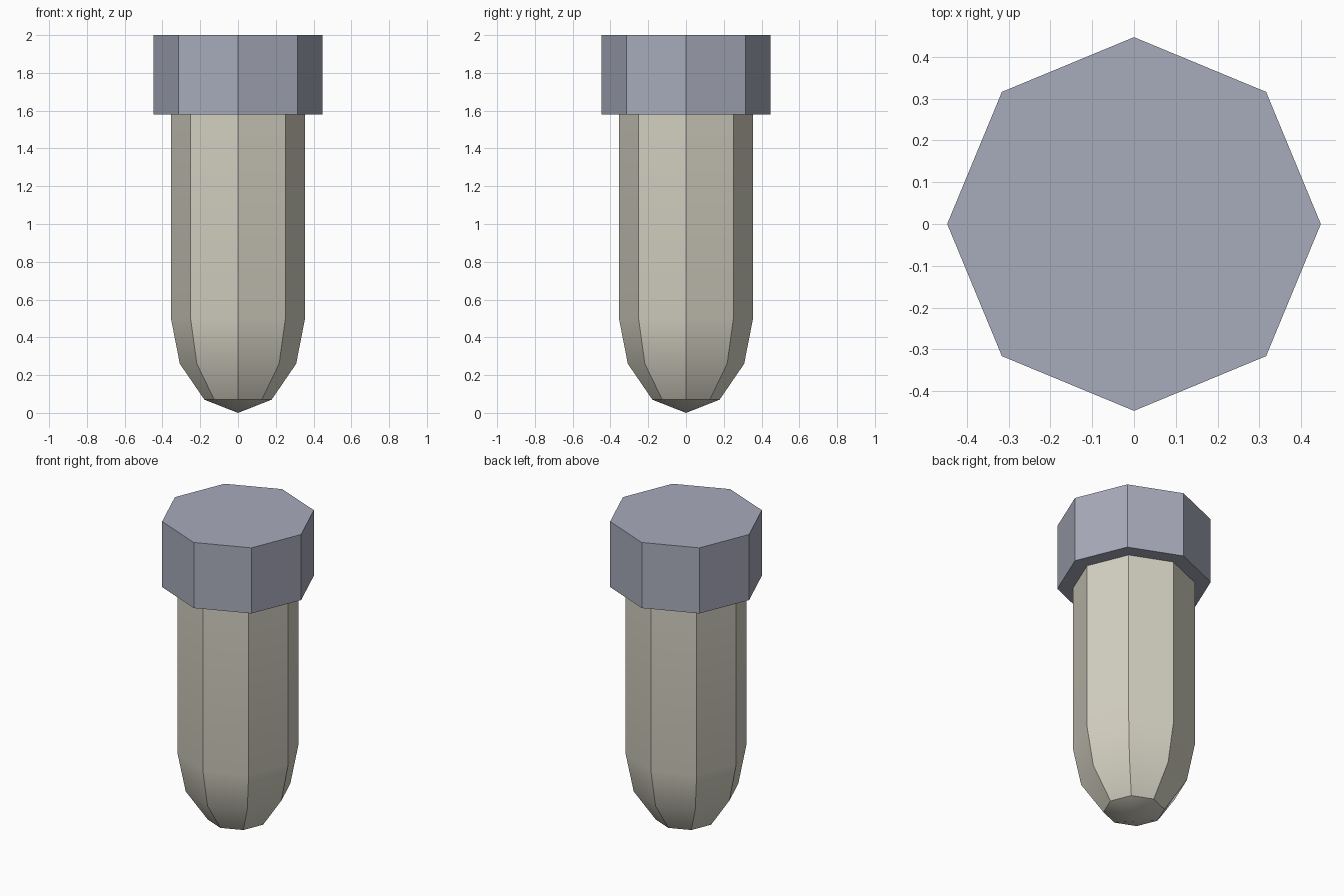
import bpy, bmesh, math

if "Cube" in bpy.data.objects:
    bpy.data.objects.remove(bpy.data.objects["Cube"])

SIDES = 8


def material(name, rgb):
    m = bpy.data.materials.new(name)
    m.diffuse_color = (*rgb, 1.0)
    m.use_nodes = True
    m.node_tree.nodes["Principled BSDF"].inputs["Base Color"].default_value = m.diffuse_color
    return m


def lathe(name, profile, mat):
    """Revolve (radius, z) points, bottom to top, into a closed octagonal solid."""
    bm = bmesh.new()
    rings = []
    for r, z in profile:
        if r == 0:
            rings.append([bm.verts.new((0, 0, z))] * SIDES)
        else:
            rings.append([bm.verts.new((r * math.cos(math.tau * i / SIDES),
                                        r * math.sin(math.tau * i / SIDES), z))
                          for i in range(SIDES)])
    for low, high in zip(rings, rings[1:]):
        for i in range(SIDES):
            j = (i + 1) % SIDES
            corners = [low[i], low[j], high[j], high[i]]
            bm.faces.new(list(dict.fromkeys(corners)))
    if profile[0][0] > 0:
        bm.faces.new(rings[0][::-1])
    bm.faces.new(rings[-1])
    bmesh.ops.recalc_face_normals(bm, faces=bm.faces)
    mesh = bpy.data.meshes.new(name)
    bm.to_mesh(mesh)
    bm.free()
    mesh.materials.append(mat)
    obj = bpy.data.objects.new(name, mesh)
    bpy.context.collection.objects.link(obj)
    # smooth the rounded tip, keep the octagon corners sharp
    bpy.ops.object.select_all(action='DESELECT')
    obj.select_set(True)
    bpy.context.view_layer.objects.active = obj
    bpy.ops.object.shade_smooth_by_angle(angle=math.radians(30))
    return obj


beige = material("warm_beige", (0.66, 0.64, 0.54))
grey_blue = material("grey_blue", (0.39, 0.405, 0.495))

# Round-ended tube, running slightly into the cap
lathe("tube", [(0, 0), (0.178, 0.07), (0.308, 0.26), (0.355, 0.5), (0.355, 1.6)], beige)

# Octagonal cap
lathe("cap", [(0.447, 1.58), (0.447, 2.0)], grey_blue)
